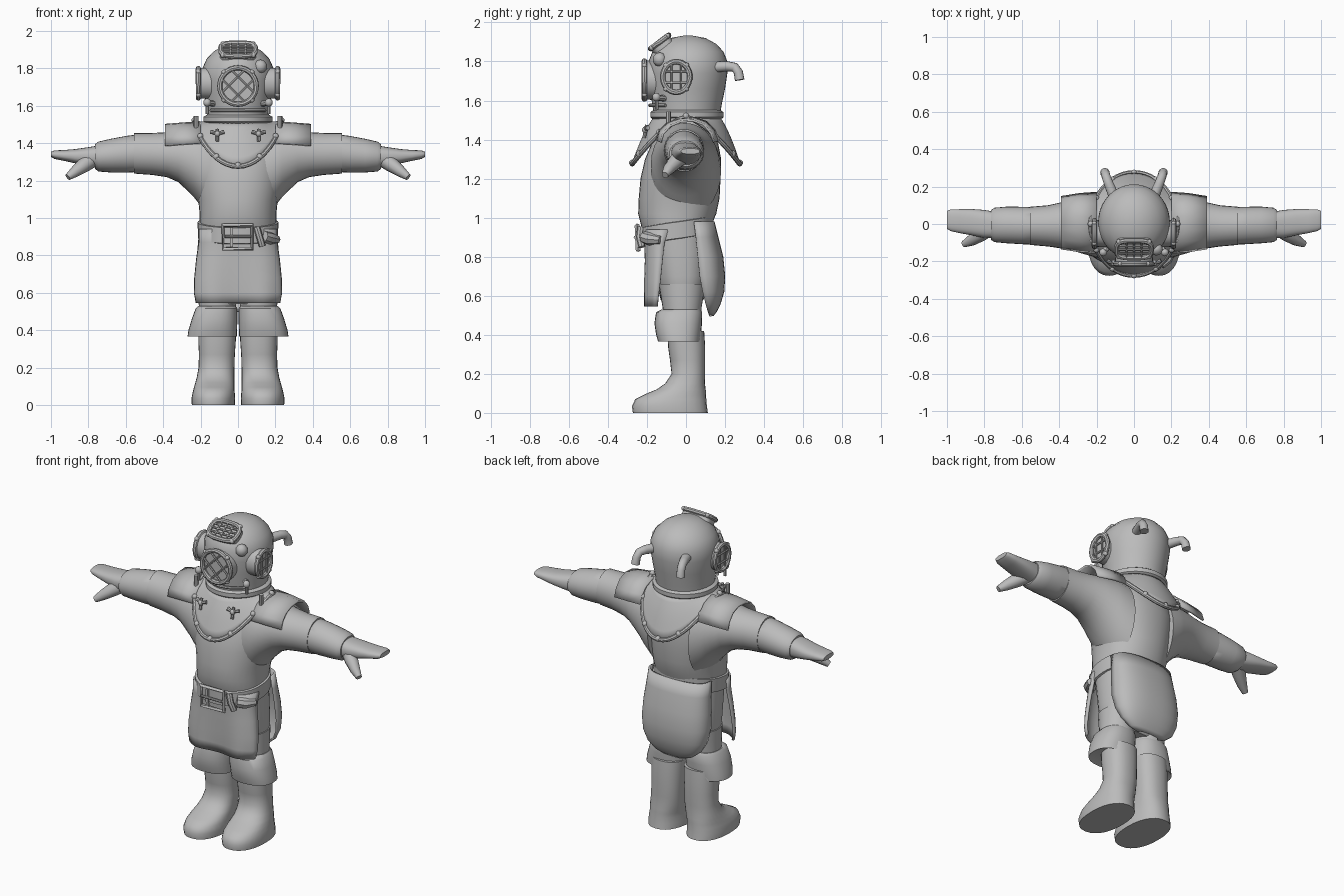
import bpy, bmesh
from math import sin, cos, pi, radians, copysign
from mathutils import Vector, Matrix

grey = bpy.data.materials.new("plain grey")
grey.diffuse_color = (0.5, 0.5, 0.5, 1)
I4 = Matrix.Identity(4)


def add_grid(name, rows, wrap=True, caps=True, loop=False, thick=0):
    """Mesh from rows of points; wrap closes each row, loop joins last row to first."""
    bm = bmesh.new()
    vs = [[bm.verts.new(p) for p in row] for row in rows]
    n = len(rows[0])
    for i in range(len(rows) if loop else len(rows) - 1):
        a, b = vs[i], vs[(i + 1) % len(vs)]
        for j in range(n if wrap else n - 1):
            k = (j + 1) % n
            bm.faces.new((a[j], a[k], b[k], b[j]))
    if caps and wrap and not loop:
        bm.faces.new(vs[0])
        bm.faces.new(vs[-1])
    bmesh.ops.recalc_face_normals(bm, faces=bm.faces)
    me = bpy.data.meshes.new(name)
    bm.to_mesh(me)
    bm.free()
    me.materials.append(grey)
    ob = bpy.data.objects.new(name, me)
    bpy.context.collection.objects.link(ob)
    if thick:
        m = ob.modifiers.new("thickness", 'SOLIDIFY')
        m.thickness, m.offset = thick, 0
    return ob


def sp(v, p):
    return copysign(abs(v) ** p, v)


def loft(name, rings, axis='z', side=1, M=I4, n=28, p=1.0, caps=True):
    """rings: (position on axis, centre u, centre v, radius u, radius v)."""
    rows = []
    for a, cu, cv, ru, rv in rings:
        row = []
        for k in range(n):
            t = 2 * pi * k / n
            u, v = cu + ru * sp(cos(t), p), cv + rv * sp(sin(t), p)
            q = Vector((side * a, u, v)) if axis == 'x' else Vector((side * u, v, a))
            row.append(M @ q)
        rows.append(row)
    return add_grid(name, rows, caps=caps)


def tube(name, pts, r, closed=False, n=8, M=I4):
    """Round bar along a path; r is a number or one radius per point."""
    pts = [M @ Vector(q) for q in pts]
    m, rows = len(pts), []
    rs = r if isinstance(r, (list, tuple)) else [r] * m
    nrm = None
    for i, q in enumerate(pts):
        nx = pts[(i + 1) % m] if closed or i < m - 1 else q
        pv = pts[i - 1] if closed or i > 0 else q
        d = (nx - pv).normalized()
        if nrm is None:
            nrm = d.orthogonal()
        nrm = (nrm - d * nrm.dot(d)).normalized()
        b = d.cross(nrm)
        rows.append([q + rs[i] * (nrm * cos(2 * pi * k / n) + b * sin(2 * pi * k / n)) for k in range(n)])
    return add_grid(name, rows, loop=closed)


def knob(name, c, r, squash=1):
    loft(name, [(c[2] + squash * r * sin(t), c[0], c[1], r * cos(t), r * cos(t))
                for t in [radians(d) for d in (-85, -55, -20, 20, 55, 85)]], n=12)


def flap(name, rows, n=20, ripple=0.0):
    """Hanging cloth: rows of (z, half width, middle y, edge y)."""
    out = []
    for i, (z, w, ym, ye) in enumerate(rows):
        g = i / (len(rows) - 1)
        out.append([Vector((w * sp(sin(t), .85), ye + (ym - ye) * abs(cos(t)) ** .7 + ripple * g * cos(5 * t) * cos(t), z))
                    for t in [-pi / 2 + pi * k / n for k in range(n + 1)]])
    add_grid(name, out, wrap=False, thick=.012)


def window(name, c, normal, ru, rv, bars, turn=0, p=1.0, deep=.06):
    """Round port: drum, rim, glass and grille."""
    M = Matrix.Translation(c) @ Vector(normal).to_track_quat('Z', 'Y').to_matrix().to_4x4()
    loft(name + "_drum", [(-deep, 0, 0, ru, rv), (-.008, 0, 0, ru * .95, rv * .95)], M=M, p=p)
    ang = [2 * pi * k / 32 for k in range(32)]
    tube(name + "_rim", [(ru * .93 * sp(cos(t), p), rv * .93 * sp(sin(t), p), 0) for t in ang], .014, True, M=M)
    R = M @ Matrix.Rotation(turn, 4, 'Z')
    for k in bars:
        h = (1 - k * k) ** .5 if p == 1 else .95
        tube(name + "_bar", [(k * ru, -h * rv * .92, .004), (k * ru, h * rv * .92, .004)], .006, n=6, M=R)
        tube(name + "_bar", [(-h * ru * .92, k * rv, .004), (h * ru * .92, k * rv, .004)], .006, n=6, M=R)
    for k in range(4):
        t = pi / 4 + k * pi / 2
        knob(name + "_bolt", M @ Vector((ru * sp(cos(t), p), rv * sp(sin(t), p), 0)), .014)


# Helmet
loft("helmet", [(1.53, 0, .005, .165, .17), (1.58, 0, .005, .168, .178), (1.66, 0, .008, .18, .192),
                (1.74, 0, .01, .192, .202), (1.8, 0, .01, .19, .202), (1.85, 0, .01, .168, .182),
                (1.89, 0, .01, .13, .145), (1.92, 0, .01, .08, .09), (1.932, 0, .01, .025, .025)], n=40)
loft("neck_ring", [(1.5, 0, .005, .165, .17), (1.515, 0, .005, .185, .188),
                   (1.54, 0, .005, .185, .188), (1.552, 0, .005, .165, .17)], n=40)
window("front_window", (0, -.213, 1.705), (0, -1, 0), .105, .105, (-.33, .33), pi / 4, deep=.09)
window("top_window", (0, -.135, 1.9), (0, -.6, .8), .1, .062, (-.4, 0, .4), p=.6, deep=.09)
for s in (1, -1):
    window("side_window", (s * .212, -.05, 1.72), (s, 0, 0), .075, .085, (-.33, .33), deep=.07)
    # Air pipes at the back of the helmet
    tube("air_pipe", [(s * .1, .13, 1.77), (s * .135, .215, 1.775), (s * .148, .25, 1.77),
                      (s * .153, .268, 1.745), (s * .156, .275, 1.705)], [.03, .026, .024, .024, .025], n=12)
    # Taps low on the helmet
    tube("tap_stem", [(s * .12, -.1, 1.61), (s * .165, -.15, 1.615)], .016)
    knob("tap_handle", (s * .165, -.152, 1.617), .022)
    tube("tap_lever", [(s * .165, -.15, 1.62), (s * .165, -.15, 1.555)], .009)
knob("helmet_valve", (.12, -.135, 1.81), .036)
tube("front_pipe", [(.178 * sin(t), .005 - .19 * cos(t), 1.575) for t in [-.95 + .19 * k for k in range(11)]], .009)

# Breastplate with bolted rim
def rim(t):
    return Vector((.232 * cos(t), .275 * sin(t), 1.515 - .24 * abs(sin(t)) ** 1.5))


ANG = [2 * pi * k / 48 for k in range(48)]
plate = []
for i in range(7):
    g = i / 6
    row = []
    for t in ANG:
        q = Vector((.165 * cos(t), .005 + .17 * sin(t), 1.51)).lerp(rim(t), g)
        q.z += .02 * sin(pi * g) * abs(sin(t))
        row.append(q)
    plate.append(row)
add_grid("breastplate", plate, caps=False, thick=.008)
tube("breastplate_rim", [rim(t) for t in ANG], .013, True)
for k in range(12):
    knob("rim_bolt", rim(2 * pi * k / 12) + Vector((0, 0, .006)), .017)
for s in (1, -1):
    # Wing nuts on the chest
    tube("wing_nut_bar", [(s * .145, -.195, 1.46), (s * .11, -.212, 1.452), (s * .075, -.205, 1.46)], [.012, .007, .012])
    tube("wing_nut_post", [(s * .11, -.2, 1.475), (s * .11, -.215, 1.41)], .009)
    knob("wing_nut_centre", (s * .11, -.21, 1.45), .016)
    tube("rim_post", [(s * .224, -.09, 1.45), (s * .224, -.09, 1.545)], .013)
    # Shoulder pads draped over the arms
    prof = [(-.145, 1.39), (-.13, 1.435), (-.09, 1.475), (-.03, 1.497), (.04, 1.502), (.1, 1.482), (.14, 1.44), (.16, 1.39)]
    add_grid("shoulder_pad", [[Vector((s * x, y * k, z - dz)) for y, z in prof]
                              for x, k, dz in ((.2, 1.04, -.008), (.29, 1, -.003), (.39, .9, .005))], wrap=False, thick=.012)

# Torso
loft("torso", [(.9, 0, -.05, .2, .16), (.96, 0, -.05, .205, .18), (1.02, 0, -.045, .205, .2), (1.1, 0, -.035, .213, .207),
               (1.2, 0, -.028, .232, .205), (1.3, 0, -.015, .24, .195), (1.38, 0, -.005, .225, .17),
               (1.44, 0, 0, .2, .135), (1.5, 0, 0, .15, .1)], n=36, p=.92)

for s in (1, -1):
    # Sleeve, cuff and mitten
    loft("sleeve", [(.14, 0, 1.24, .18, .24), (.2, -.005, 1.275, .175, .21), (.235, -.005, 1.295, .165, .185),
                    (.27, -.005, 1.31, .155, .165), (.32, -.005, 1.33, .14, .138), (.38, -.007, 1.338, .125, .12),
                    (.46, -.01, 1.342, .11, .112), (.555, -.01, 1.345, .102, .108)], 'x', s)
    loft("cuff", [(.54, -.01, 1.345, .09, .1), (.545, -.01, 1.345, .1, .1), (.6, -.008, 1.34, .1, .098),
                  (.68, -.005, 1.333, .098, .09), (.745, -.005, 1.328, .092, .08), (.765, -.005, 1.328, .08, .066)], 'x', s)
    loft("hand", [(.74, -.005, 1.328, .07, .06), (.8, 0, 1.328, .075, .05), (.87, .01, 1.33, .07, .038),
                  (.93, .015, 1.334, .064, .029), (.98, .02, 1.338, .058, .023), (1.0, .022, 1.34, .048, .014)],
         'x', s, p=.8)
    tube("thumb", [(s * .77, -.015, 1.32), (s * .82, -.055, 1.285), (s * .87, -.088, 1.248), (s * .91, -.108, 1.218)],
         [.045, .04, .03, .018], n=10)
    # Thigh, knee cuff and boot
    loft("thigh", [(.42, .11, -.015, .095, .09), (.54, .11, -.02, .1, .1), (.66, .108, -.02, .1, .12)], side=s)
    loft("knee_cuff", [(.53, .113, -.025, .1, .1), (.515, .115, -.035, .112, .118), (.46, .125, -.04, .122, .122),
                       (.4, .135, -.038, .13, .115), (.365, .138, -.035, .132, .108), (.385, .12, -.01, .105, .095)],
         side=s, p=.85)
    loft("boot", [(0, .132, -.08, .115, .192), (.035, .132, -.085, .117, .192), (.07, .13, -.078, .112, .182),
                  (.095, .127, -.055, .108, .157), (.12, .124, -.025, .104, .126), (.15, .12, -.005, .1, .102),
                  (.2, .115, .012, .096, .086), (.27, .113, .008, .096, .09), (.34, .112, .003, .1, .095),
                  (.42, .11, 0, .1, .093)], side=s, p=.88)

# Trousers seat
loft("trousers", [(.54, 0, -.02, .17, .08), (.58, 0, -.02, .195, .11), (.7, 0, -.02, .205, .14),
                  (.82, 0, -.03, .205, .15), (.96, 0, -.045, .2, .165)], n=32, p=.85)

# Apron flaps, front and back
flap("front_apron", [(.94, .205, -.22, -.09), (.87, .205, -.21, -.11), (.78, .218, -.208, -.12), (.68, .228, -.21, -.13),
                     (.6, .23, -.207, -.14), (.545, .22, -.205, -.145)], ripple=.012)
flap("back_apron", [(.98, .2, .14, .04), (.9, .205, .16, .05), (.8, .214, .185, .06), (.7, .218, .195, .07),
                    (.62, .205, .19, .085), (.56, .175, .172, .1), (.52, .125, .152, .112), (.5, .07, .137, .12)])

# Belt, lower at the front
def belt_row(dz, grow):
    return [Vector(((.214 + grow) * sp(cos(t), .9), -.05 + (.19 + grow) * sp(sin(t), .9),
                    .935 + dz + .03 * sin(t))) for t in ANG]


add_grid("belt", [belt_row(-.045, -.012), belt_row(-.042, 0), belt_row(.042, .002), belt_row(.045, -.012)], caps=False)

# Buckle and belt keeper
tube("buckle_frame", [(-.08, -.245, .835), (-.08, -.25, .96), (.075, -.25, .96), (.075, -.245, .835)], .013, True, n=4)
tube("buckle_prong", [(-.07, -.26, .9), (.07, -.26, .9)], .008)
tube("buckle_inner_bar", [(-.035, -.25, .845), (-.035, -.252, .95)], .01, n=4)
tube("belt_keeper", [(.1, -.232, .95), (.115, -.238, .9), (.13, -.226, .85)], .018)
tube("belt_tail", [(.14, -.215, .9), (.175, -.185, .89), (.208, -.13, .885)], [.03, .033, .022])

# Smooth shading with crisp edges
bpy.ops.object.select_all(action='SELECT')
bpy.context.view_layer.objects.active = bpy.data.objects["helmet"]
bpy.ops.object.shade_smooth_by_angle(angle=radians(40))
